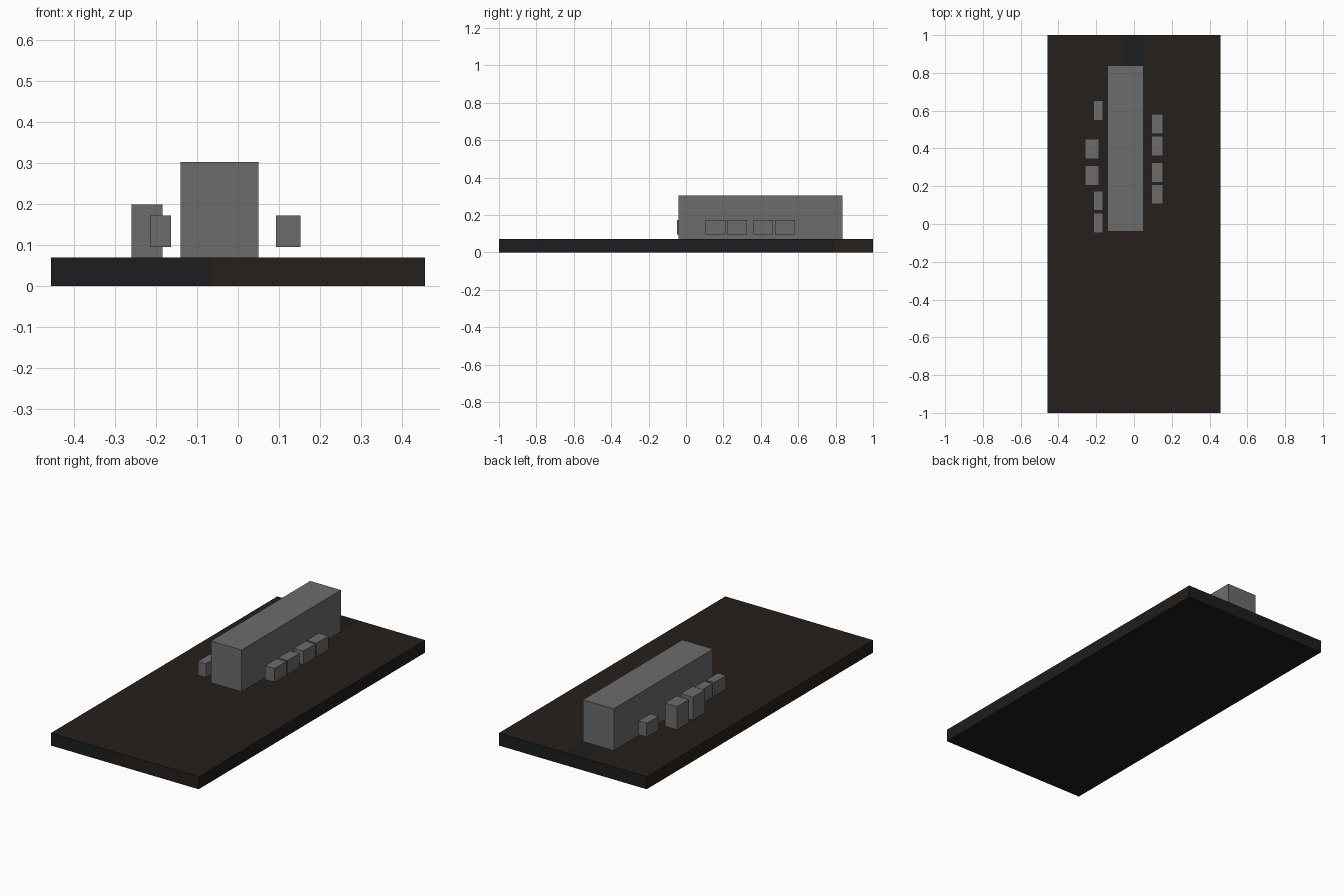
import bpy, bmesh

if "Cube" in bpy.data.objects:
    bpy.data.objects.remove(bpy.data.objects["Cube"])


def material(name, rgb):
    m = bpy.data.materials.new(name)
    m.diffuse_color = (*rgb, 1)
    m.use_nodes = True
    m.node_tree.nodes["Principled BSDF"].inputs["Base Color"].default_value = m.diffuse_color
    return m


def box(name, x, y, z, mats=()):
    # Axis-aligned box from (low, high) ranges
    bm = bmesh.new()
    bmesh.ops.create_cube(bm, size=1)
    for v in bm.verts:
        v.co = [r[0] + (r[1] - r[0]) * (c + 0.5) for r, c in zip((x, y, z), v.co)]
    mesh = bpy.data.meshes.new(name)
    bm.to_mesh(mesh)
    bm.free()
    for m in mats:
        mesh.materials.append(m)
    ob = bpy.data.objects.new(name, mesh)
    bpy.context.collection.objects.link(ob)
    return ob


soil = material("soil", (0.02, 0.014, 0.011))
asphalt = material("asphalt", (0.012, 0.0125, 0.013))
concrete = material("concrete", (0.15, 0.15, 0.15))

# Ground slab, cut along the colour borders
ground = box("ground_slab", (-0.457, 0.457), (-1, 1), (0, 0.07), (soil, asphalt))
bm = bmesh.new()
bm.from_mesh(ground.data)
for co, no in (((-0.065, 0, 0), (1, 0, 0)), ((0.055, 0, 0), (1, 0, 0)), ((0, 0.79, 0), (0, 1, 0))):
    bmesh.ops.bisect_plane(bm, geom=bm.verts[:] + bm.edges[:] + bm.faces[:], plane_co=co, plane_no=no)
bm.normal_update()
for f in bm.faces:
    c, n = f.calc_center_median(), f.normal
    dark = (n.z < -0.5 or n.y > 0.5
            or (n.y < -0.5 and c.x < -0.065)
            or (n.x > 0.5 and c.y < 0.79)
            or (n.z > 0.5 and c.y > 0.79 and -0.065 < c.x < 0.055))
    f.material_index = int(dark)
bm.to_mesh(ground.data)
bm.free()

# Long central hall
box("main_hall", (-0.14, 0.05), (-0.04, 0.838), (0.07, 0.303), (concrete,))

# Rows of side blocks: x range, z range, start y of each block
rows = {
    "right_block": ((0.093, 0.153), (0.095, 0.172), (0.105, 0.22, 0.36, 0.477)),
    "left_small_block": ((-0.215, -0.164), (0.095, 0.172), (-0.047, 0.071, 0.549)),
    "left_tall_block": ((-0.26, -0.184), (0.07, 0.199), (0.205, 0.345)),
}
for name, (x, z, starts) in rows.items():
    for i, y in enumerate(starts, 1):
        box(f"{name}_{i}", x, (y, y + 0.105), z, (concrete,))
